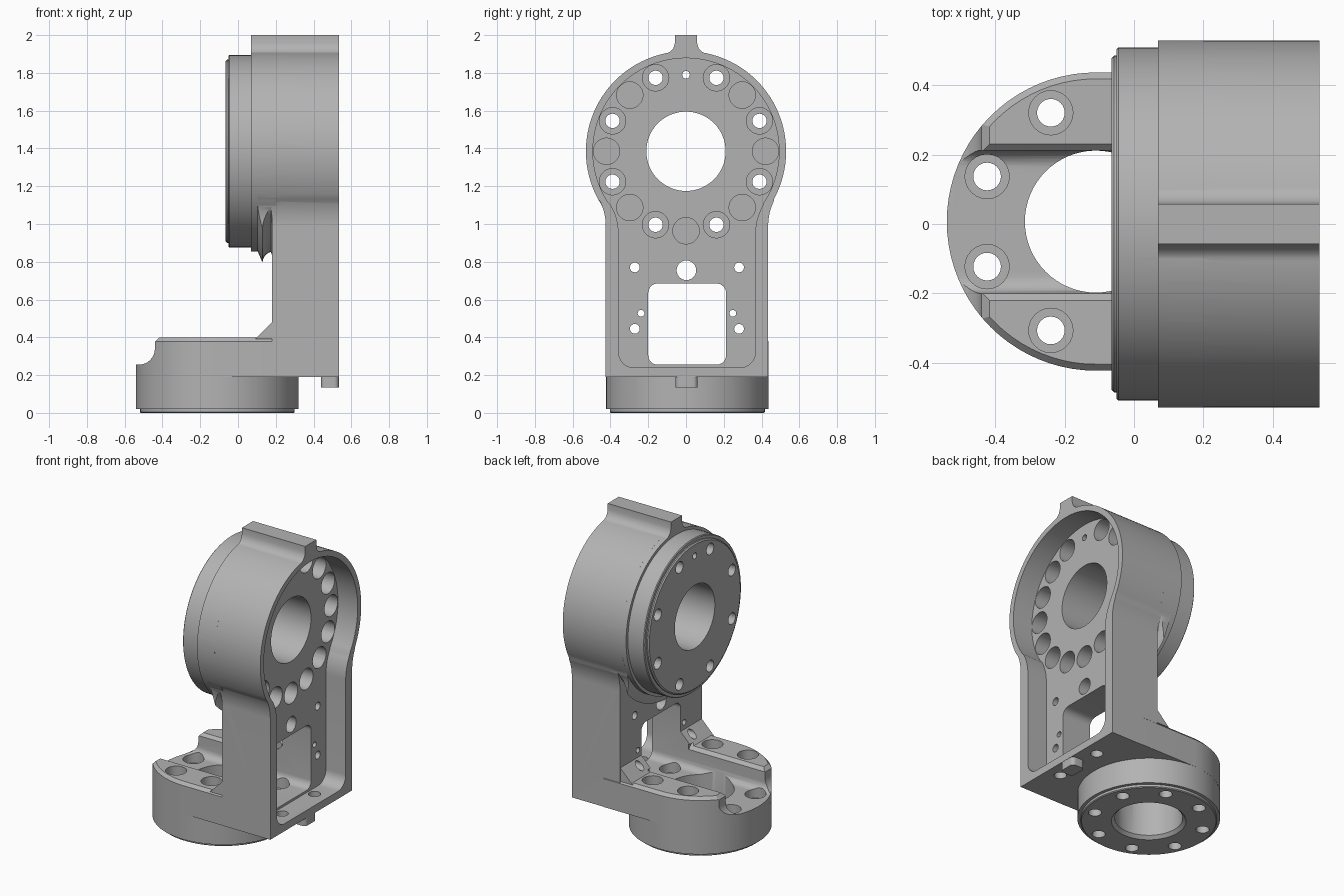
import bpy, bmesh
from math import sin, cos, pi, atan2, sqrt, radians

if "Cube" in bpy.data.objects:
    bpy.data.objects.remove(bpy.data.objects["Cube"])

HEAD_Z = 1.385            # height of the head axis
BASE = (-0.11, 0.007)     # centre of the base disc
MID = 0.005               # y centre of the column

metal = bpy.data.materials.new("machined grey")
metal.use_nodes = True
grey = (0.45, 0.45, 0.45, 1)
metal.diffuse_color = grey
metal.node_tree.nodes["Principled BSDF"].inputs["Base Color"].default_value = grey


def arc(u, v, r, start, end, n):
    steps = [radians(start + (end - start) * i / n) for i in range(n + 1)]
    return [(u + r * cos(a), v + r * sin(a)) for a in steps]


def circle(u, v, r, n=64):
    return arc(u, v, r, 0, 360, n)[:-1]


def loft(name, axis, rings):
    """Closed solid through outlines placed along an axis: [(t, outline), ...]"""
    place = {"x": lambda t, u, v: (t, u, v),
             "y": lambda t, u, v: (u, t, v),
             "z": lambda t, u, v: (u, v, t)}[axis]
    bm = bmesh.new()
    loops = [[bm.verts.new(place(t, u, v)) for u, v in pts] for t, pts in rings]
    for a, b in zip(loops, loops[1:]):
        for i in range(len(a)):
            bm.faces.new((a[i - 1], a[i], b[i], b[i - 1]))
    bm.faces.new(loops[0])
    bm.faces.new(loops[-1])
    bmesh.ops.recalc_face_normals(bm, faces=bm.faces)
    mesh = bpy.data.meshes.new(name)
    bm.to_mesh(mesh)
    bm.free()
    mesh.materials.append(metal)
    ob = bpy.data.objects.new(name, mesh)
    bpy.context.collection.objects.link(ob)
    return ob


def prism(name, axis, pts, a, b):
    return loft(name, axis, [(a, pts), (b, pts)])


def lathe(name, axis, centre, profile, n=64):
    return loft(name, axis, [(t, circle(*centre, r, n)) for t, r in profile])


def combine(target, tool, operation):
    mod = target.modifiers.new("combine", "BOOLEAN")
    mod.operation, mod.solver, mod.object = operation, "EXACT", tool
    bpy.context.view_layer.objects.active = target
    bpy.ops.object.modifier_apply(modifier=mod.name)
    bpy.data.objects.remove(tool)


def rounded_rect(u0, u1, v0, v1, r, n=8):
    return (arc(u1 - r, v1 - r, r, 0, 90, n) + arc(u0 + r, v1 - r, r, 90, 180, n)
            + arc(u0 + r, v0 + r, r, 180, 270, n) + arc(u1 - r, v0 + r, r, 270, 360, n))


def keyhole(R, w, bottom, corner, f=0.3):
    """Round head blending by fillets into a straight column, as (y, z)"""
    drop = sqrt((R + f) ** 2 - (w + f) ** 2)
    turn = math_deg = atan2(drop, w + f) * 180 / pi
    right = arc(w + f, HEAD_Z - drop, f, 180, 180 - turn, 10)
    head = arc(0, HEAD_Z, R, -turn, 180 + turn, 80)
    left = arc(-w - f, HEAD_Z - drop, f, turn, 0, 10)
    shift = lambda pts: [(y + MID, z) for y, z in pts]
    if corner:
        foot = (arc(-w + corner, bottom + corner, corner, 180, 270, 8)
                + arc(w - corner, bottom + corner, corner, 270, 360, 8))
    else:
        foot = [(-w, bottom), (w, bottom)]
    return shift(right[:-1]) + head + shift(left[1:]) + shift(foot)


# Column with its round head
outline = keyhole(0.53, 0.43, 0.19, 0)
housing = prism("bracket_housing", "x", outline, 0.18, 0.535)

# Curved flare under the head, trimmed to the column outline
flare = lathe("flare", "x", (0, HEAD_Z),
              [(0.1, 0.52)] + [(0.19 - 0.06 * cos(a), 0.59 - 0.06 * sin(a))
                               for a in [radians(90 - 15 * i) for i in range(1, 7)]][::-1]
              + [(0.19, 0.59), (0.25, 0.59)])
combine(flare, prism("trim", "x", outline, 0.05, 0.24), "INTERSECT")
combine(housing, flare, "UNION")

# Head body, flange and stepped front face
combine(housing, lathe("head", "x", (0, HEAD_Z),
        [(-0.065, 0.478), (-0.058, 0.486), (-0.05, 0.486), (-0.05, 0.505), (-0.045, 0.51),
         (0.07, 0.51), (0.07, 0.53), (0.2, 0.53)], 100), "UNION")

# Ridge along the top of the head
half = [(0.12, 1.895), (0.085, 1.912), (0.066, 1.932), (0.058, 1.96), (0.058, 2.0)]
ridge = [(0.12, 1.85)] + half + [(-y, z) for y, z in half[::-1]] + [(-0.12, 1.85)]
combine(housing, prism("ridge", "x", ridge, 0.07, 0.535), "UNION")


# Base: raised body running into the column, with a bevelled top edge
def base_outline(r):
    return arc(*BASE, r, 90, 270, 40) + [(0.3, BASE[1] - r), (0.3, BASE[1] + r)]


combine(housing, loft("base_body", "z", [(0.1901, base_outline(0.4305)),
        (0.378, base_outline(0.4305)), (0.398, base_outline(0.412))]), "UNION")
combine(housing, lathe("base_disc", "z", BASE,
        [(0, 0.405), (0.005, 0.41), (0.02, 0.41), (0.02, 0.43), (0.25, 0.43)], 80), "UNION")

# Sloped gusset between base and column, and the locating tab below
combine(housing, prism("gusset", "y", [(0.09, 0.39), (0.18, 0.48), (0.25, 0.48), (0.25, 0.39)],
                       MID - 0.428, MID + 0.428), "UNION")
combine(housing, prism("tab", "z", rounded_rect(0.44, 0.534, -0.055, 0.062, 0.025),
                       0.135, 0.22), "UNION")

cutters = []


def cut_hole(axis, centre, profile, n=24):
    cutters.append(lathe("hole_cutter", axis, centre, profile, n))


# Open cavity at the rear of the column and head
cutters.append(prism("cavity_cutter", "x", keyhole(0.493, 0.362, 0.24, 0.08), 0.39, 0.6))
# Window, continuing forward as the channel between the pads
cutters.append(prism("window_cutter", "x",
                     rounded_rect(MID - 0.205, MID + 0.207, 0.255, 0.685, 0.05), -0.7, 0.6))
# Bevelled inner pad edges
cutters.append(prism("pad_edge_cutter", "x", [(MID - 0.2, 0.372), (MID + 0.2, 0.372),
                     (MID + 0.24, 0.412), (MID - 0.24, 0.412)], -0.7, 0.12))
# Scooped step at the front of the base
scoop = [(-0.7, 0.5), (-0.7, 0.255)] + arc(-0.525, 0.34, 0.085, 270, 360, 8)
cutters.append(prism("scoop_cutter", "y", scoop + [(-0.44, 0.375), (-0.415, 0.4), (-0.415, 0.5)],
                     -0.6, 0.6))
# Main bores
cut_hole("x", (0, HEAD_Z), [(-0.2, 0.21), (0.7, 0.21)], 64)
cut_hole("z", BASE, [(-0.02, 0.225), (0, 0.225), (0.02, 0.205), (0.5, 0.205)], 64)

# Head: counterbored bolts alternating with blind pockets, none at the top
for i in range(16):
    a = radians(22.5 * i)
    spot = (0.421 * cos(a), HEAD_Z + 0.421 * sin(a))
    if i % 2:
        cut_hole("x", spot, [(-0.2, 0.038), (0.1, 0.038), (0.1, 0.07), (0.42, 0.07)])
    elif i != 4:
        cut_hole("x", spot, [(0.12, 0.07), (0.42, 0.07)])
cut_hole("x", (0, 1.79), [(-0.2, 0.02), (0.42, 0.02)])

# Base: ring of counterbored bolts
for i in range(8):
    a = radians(22.5 + 45 * i)
    cut_hole("z", (BASE[0] + 0.34 * cos(a), BASE[1] + 0.34 * sin(a)),
             [(-0.1, 0.04), (0.2, 0.04), (0.2, 0.064), (0.5, 0.064)])

# Column: web holes and floor holes
cut_hole("x", (MID - 0.003, 0.755), [(0.0, 0.052), (0.6, 0.052)])
for s in (-1, 1):
    for y, z, r in ((0.276, 0.77, 0.026), (0.276, 0.445, 0.026), (0.243, 0.527, 0.018)):
        cut_hole("x", (MID + s * y, z), [(0.0, r), (0.5, r)], 16)
    cut_hole("z", (0.44, MID + s * 0.17), [(0.1, 0.038), (0.3, 0.038)])

for cutter in cutters:
    combine(housing, cutter, "DIFFERENCE")

# Smooth curved walls, keep machined edges crisp
bpy.ops.object.select_all(action="DESELECT")
housing.select_set(True)
bpy.context.view_layer.objects.active = housing
bpy.ops.object.shade_smooth_by_angle(angle=radians(30))
